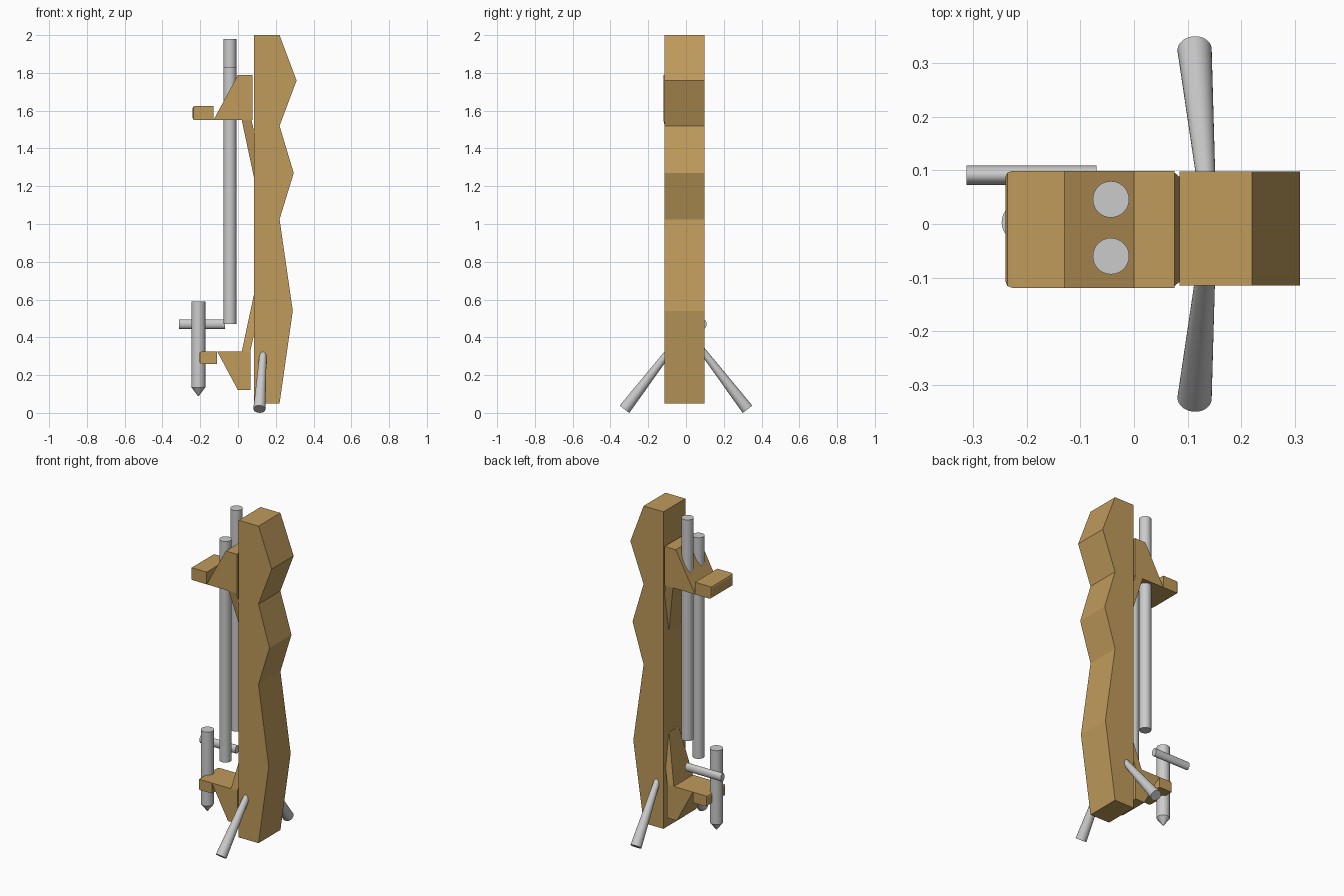
import bpy, bmesh, math
from mathutils import Vector

if "Cube" in bpy.data.objects:
    bpy.data.objects.remove(bpy.data.objects["Cube"])


def material(name, rgb):
    m = bpy.data.materials.new(name)
    m.diffuse_color = (*rgb, 1)
    m.use_nodes = True
    m.node_tree.nodes["Principled BSDF"].inputs["Base Color"].default_value = m.diffuse_color
    return m


wood = material("wood", (0.52, 0.325, 0.105))
metal = material("light_grey", (0.60, 0.60, 0.60))


def finish(name, bm, mat):
    bmesh.ops.recalc_face_normals(bm, faces=bm.faces)
    me = bpy.data.meshes.new(name)
    bm.to_mesh(me)
    bm.free()
    me.materials.append(mat)
    ob = bpy.data.objects.new(name, me)
    bpy.context.collection.objects.link(ob)
    return ob


def loft(name, rings, mat):
    """Solid made by joining equal-length rings of points, capped at both ends."""
    bm = bmesh.new()
    loops = [[bm.verts.new(p) for p in ring] for ring in rings]
    n = len(loops[0])
    for a, b in zip(loops, loops[1:]):
        for i in range(n):
            j = (i + 1) % n
            bm.faces.new((a[i], a[j], b[j], b[i]))
    bm.faces.new(loops[0])
    bm.faces.new(loops[-1])
    return finish(name, bm, mat)


def prism(name, profile, y0, y1, mat=wood):
    return loft(name, [[(x, y, z) for x, z in profile] for y in (y0, y1)], mat)


def rod(name, points, radii, squash=1.0, sides=32):
    """Round rod along a straight line of points with a radius at each."""
    axis = (Vector(points[-1]) - Vector(points[0])).normalized()
    ref = Vector((0, 1, 0)) if abs(axis.y) < 0.5 else Vector((1, 0, 0))
    u = (ref - axis * ref.dot(axis)).normalized()
    v = axis.cross(u)
    turn = [2 * math.pi * i / sides for i in range(sides)]
    rings = [[Vector(p) + u * (r * squash * math.cos(t)) + v * (r * math.sin(t)) for t in turn]
             for p, r in zip(points, radii)]
    ob = loft(name, rings, metal)
    bpy.context.view_layer.objects.active = ob
    ob.select_set(True)
    bpy.ops.object.shade_smooth_by_angle(angle=math.radians(30))
    ob.select_set(False)


def ledge(name, x0, x1, y0, y1, z0, z1):
    """Box with its outer (-x) rim bevelled."""
    ob = prism(name, [(x0, z0), (x1, z0), (x1, z1), (x0, z1)], y0, y1)
    bm = bmesh.new()
    bm.from_mesh(ob.data)
    rim = [e for e in bm.edges if all(abs(v.co.x - x0) < 1e-5 for v in e.verts)]
    bmesh.ops.bevel(bm, geom=rim, offset=0.012, segments=2, profile=0.5, affect='EDGES')
    bm.to_mesh(ob.data)
    bm.free()


def gusset(name, base, tip):
    """Slanted tapering brace; each end is (x0, x1, y0, y1, z)."""
    loft(name, [[(x0, y0, z), (x1, y0, z), (x1, y1, z), (x0, y1, z)]
                for x0, x1, y0, y1, z in (base, tip)], wood)


# Wavy main post
prism("main_post", [(0.085, 0.05), (0.22, 0.05), (0.29, 0.54), (0.22, 1.025), (0.295, 1.27),
                    (0.22, 1.52), (0.31, 1.76), (0.22, 2.0), (0.085, 2.0)], -0.115, 0.098)

# Upper bracket
prism("upper_bracket", [(-0.13, 1.55), (0.076, 1.55), (0.076, 1.79), (0.0, 1.79)], -0.119, 0.099)
ledge("upper_ledge", -0.24, -0.13, -0.119, 0.099, 1.55, 1.625)
gusset("upper_gusset", (0.02, 0.072, -0.119, 0.099, 1.55), (0.09, 0.14, -0.06, 0.04, 1.22))

# Lower bracket
prism("lower_bracket", [(0.0, 0.12), (0.065, 0.12), (0.065, 0.325), (-0.11, 0.325)], -0.097, 0.09)
ledge("lower_ledge", -0.205, -0.11, -0.097, 0.09, 0.26, 0.325)
gusset("lower_gusset", (0.02, 0.065, -0.097, 0.09, 0.325), (0.084, 0.13, -0.05, 0.045, 0.625))

# Paired upright rods
for name, y, z in (("front_rod", -0.06, 0.47), ("back_rod", 0.046, 0.62)):
    rod(name, [(-0.043, y, z), (-0.043, y, z + 1.36)], [0.034, 0.034])

# Pointed peg and cross bar
rod("pointed_peg", [(-0.21, 0.003, 0.09), (-0.21, 0.003, 0.135), (-0.21, 0.003, 0.59)],
    [0.003, 0.037, 0.037])
rod("cross_bar", [(-0.313, 0.091, 0.47), (-0.07, 0.091, 0.47)], [0.025, 0.025], squash=0.72)

# Splayed feet
for name, s in (("front_foot", -1), ("back_foot", 1)):
    rod(name, [(0.113, s * 0.325, 0.02), (0.135, s * 0.075, 0.345)], [0.032, 0.017])
